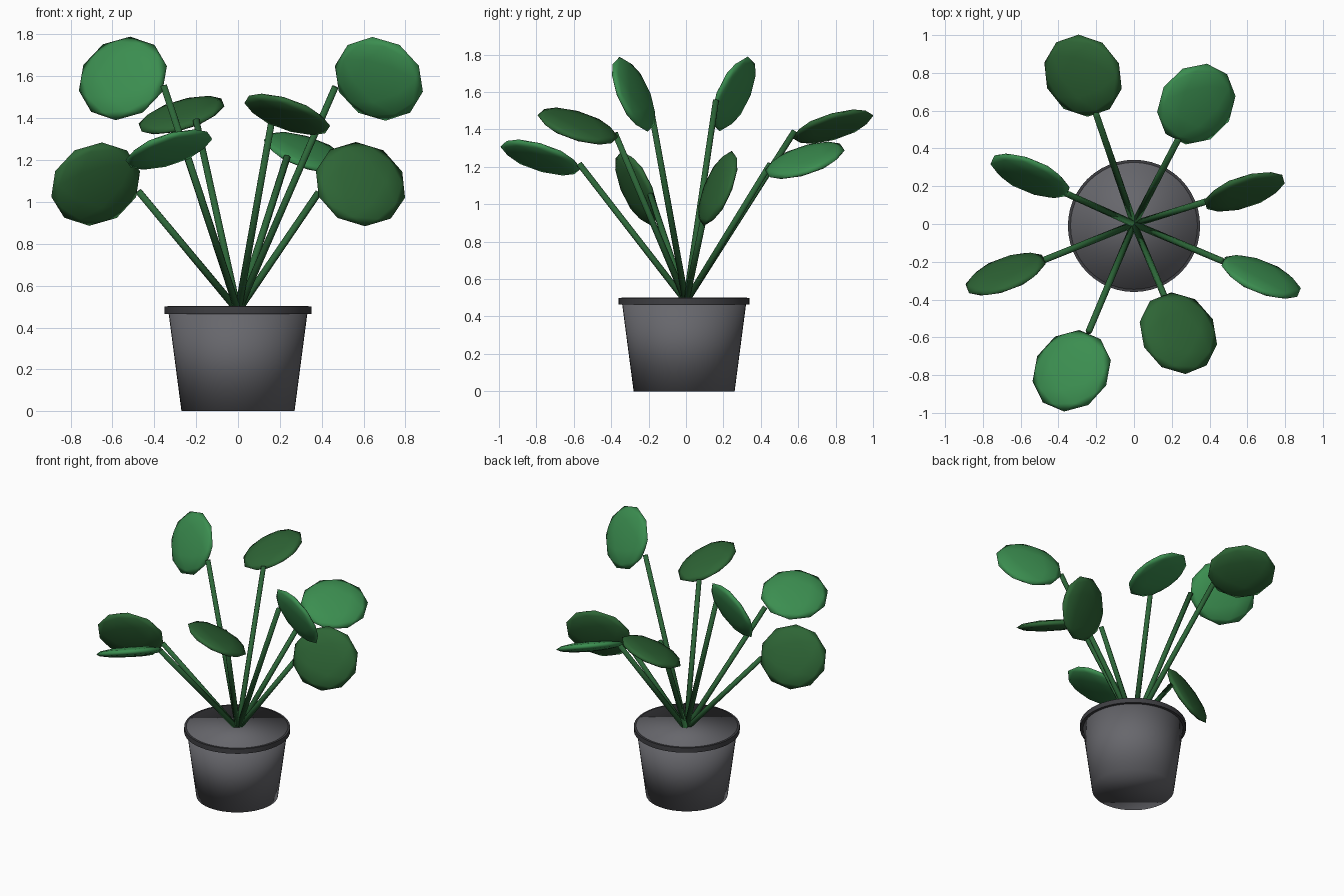
import bpy
import bmesh
from mathutils import Matrix, Vector

if "Cube" in bpy.data.objects:
    bpy.data.objects.remove(bpy.data.objects["Cube"])


def material(name, rgb):
    m = bpy.data.materials.new(name)
    m.diffuse_color = (*rgb, 1)
    m.use_nodes = True
    m.node_tree.nodes["Principled BSDF"].inputs["Base Color"].default_value = m.diffuse_color
    return m


LIGHT = material("light_green", (0.044, 0.270, 0.080))
DARK = material("dark_green", (0.027, 0.130, 0.036))
STEM = material("stem_green", (0.026, 0.135, 0.040))
GREY = material("pot_grey", (0.135, 0.135, 0.150))
CHARCOAL = material("rim_charcoal", (0.050, 0.050, 0.056))


def finish(name, bm, mat):
    for f in bm.faces:
        f.smooth = True
    me = bpy.data.meshes.new(name)
    bm.to_mesh(me)
    bm.free()
    me.materials.append(mat)
    ob = bpy.data.objects.new(name, me)
    bpy.context.collection.objects.link(ob)
    return ob


def tube(name, start, end, r1, r2, sides, mat):
    """Capped cone or cylinder between two points."""
    start, end = Vector(start), Vector(end)
    axis = end - start
    turn = axis.to_track_quat('Z', 'Y').to_matrix().to_4x4()
    bm = bmesh.new()
    bmesh.ops.create_cone(bm, cap_ends=True, segments=sides, radius1=r1,
                          radius2=r2, depth=axis.length,
                          matrix=Matrix.Translation((start + end) / 2) @ turn)
    return finish(name, bm, mat)


def leaf(name, centre, normal, mat):
    """Flattened low-poly ball, its long axis pointing away from the pot."""
    centre, n = Vector(centre), Vector(normal).normalized()
    out = Vector((centre.x, centre.y, 0))
    u = (out - n * out.dot(n)).normalized()
    v = n.cross(u)
    turn = Matrix((u, v, n)).transposed().to_4x4()
    bm = bmesh.new()
    bmesh.ops.create_icosphere(bm, subdivisions=2, radius=1)
    bmesh.ops.transform(bm, verts=bm.verts, matrix=Matrix.Translation(centre)
                        @ turn @ Matrix.Diagonal((0.228, 0.216, 0.035, 1)))
    return finish(name, bm, mat)


# Pot with filled top, and the darker rim band around it
tube("pot", (0, -0.01, 0), (0, -0.01, 0.502), 0.27, 0.336, 48, GREY)
rim = tube("pot_rim", (0, -0.01, 0.465), (0, -0.01, 0.5), 0.35, 0.35, 48, CHARCOAL)
rim.data.set_sharp_from_angle(angle=0.7)

# Leaf centre, leaf normal and stem tip, going around the pot
plants = [
    ((-0.27, 0.785, 1.415), (-0.31, -0.31, 1), (-0.20, 0.58, 1.39)),
    ((0.33, 0.635, 1.235), (0.36, -0.34, 1), (0.235, 0.45, 1.215)),
    ((0.585, 0.17, 1.085), (0.33, -1, 0.41), (0.385, 0.12, 1.045)),
    ((-0.55, 0.255, 1.59), (-0.42, -1, 0.45), (-0.355, 0.16, 1.555)),
    ((-0.68, -0.265, 1.085), (-0.38, 1, 0.45), (-0.475, -0.19, 1.05)),
    ((-0.33, -0.777, 1.25), (-0.33, 0.33, 1), (-0.24, -0.57, 1.215)),
    ((0.235, -0.578, 1.418), (0.36, 0.33, 1), (0.16, -0.38, 1.38)),
    ((0.673, -0.28, 1.588), (0.41, 1, 0.44), (0.465, -0.195, 1.55)),
]
light_leaves = {1, 3, 5, 7}
for i, (centre, normal, tip) in enumerate(plants):
    leaf(f"leaf_{i + 1}", centre, normal, LIGHT if i in light_leaves else DARK)
    tube(f"stem_{i + 1}", (0, 0, 0.48), tip, 0.018, 0.017, 8, STEM)
